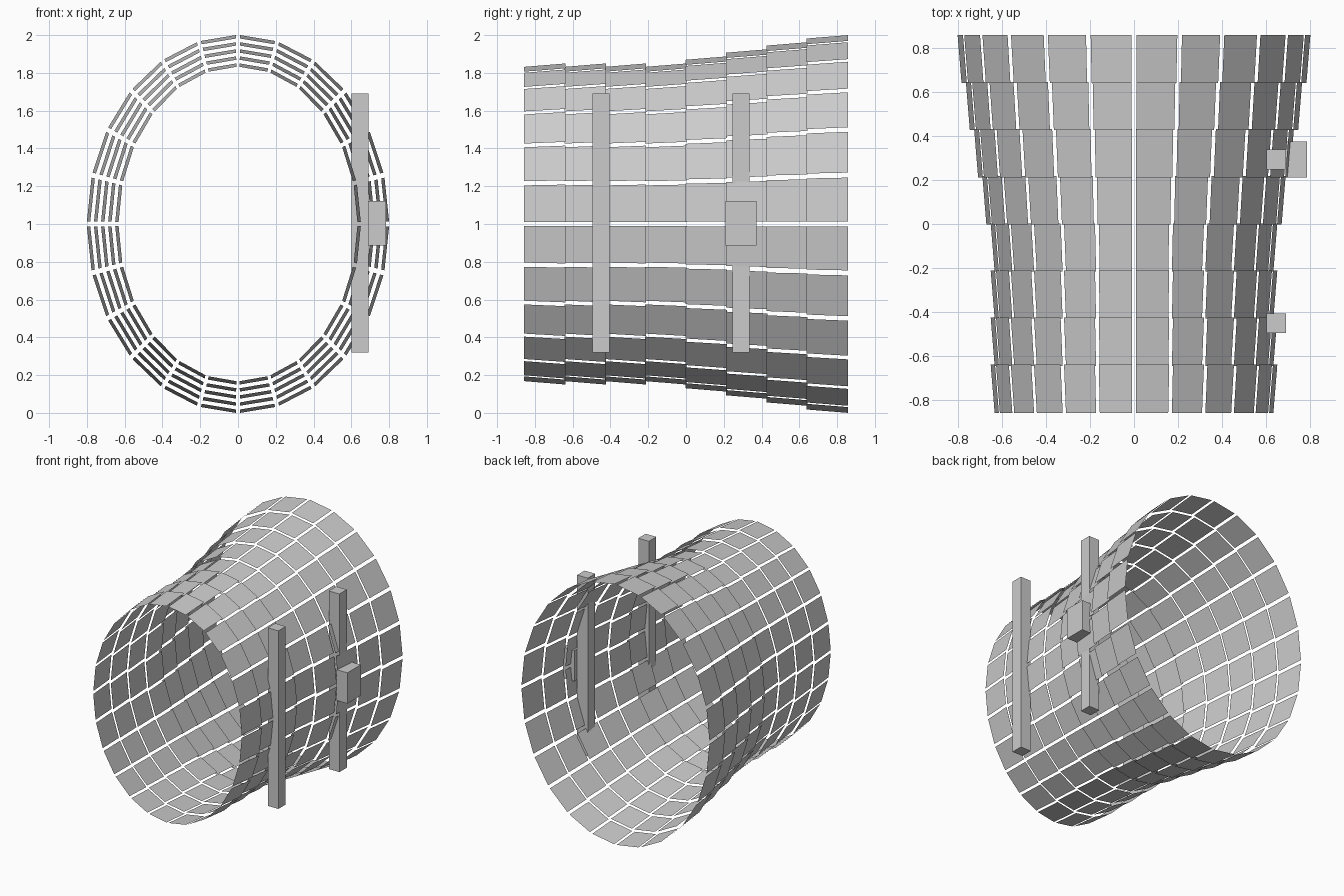
import bpy, bmesh, math

if "Cube" in bpy.data.objects:
    bpy.data.objects.remove(bpy.data.objects["Cube"])

grey = bpy.data.materials.new("plain grey")
grey.diffuse_color = (0.6, 0.6, 0.6, 1)
grey.use_nodes = True
grey.node_tree.nodes["Principled BSDF"].inputs["Base Color"].default_value = grey.diffuse_color


def make_object(name, bm):
    mesh = bpy.data.meshes.new(name)
    bm.to_mesh(mesh)
    bm.free()
    mesh.materials.append(grey)
    obj = bpy.data.objects.new(name, mesh)
    bpy.context.collection.objects.link(obj)
    return obj


# Oval ring of thin, slightly flared flat panels
SEGMENTS, ROWS = 24, 8
PITCH, LENGTH = 0.2137, 0.219
HALF_GAP = 0.0137


def panel_ring(index):
    rz_back = 0.85 + 0.0375 * max(0, index - 3)   # rear half widens row by row
    y0 = -0.857 + index * PITCH
    bm = bmesh.new()

    def point(angle, rz, y):
        return bm.verts.new(((rz - 0.2) * math.cos(angle), y, 1 + rz * math.sin(angle)))

    for s in range(SEGMENTS):
        a = 2 * math.pi * s / SEGMENTS + HALF_GAP
        b = 2 * math.pi * (s + 1) / SEGMENTS - HALF_GAP
        bm.faces.new((point(a, rz_back - 0.018, y0),
                      point(a, rz_back, y0 + LENGTH),
                      point(b, rz_back, y0 + LENGTH),
                      point(b, rz_back - 0.018, y0)))
    for f in bm.faces:   # face outwards
        c = f.calc_center_median()
        f.normal_update()
        if f.normal.x * c.x + f.normal.z * (c.z - 1) < 0:
            f.normal_flip()
    make_object(f"panel_ring_{index + 1}", bm)


for i in range(ROWS):
    panel_ring(i)


def box(name, low, high):
    bm = bmesh.new()
    bmesh.ops.create_cube(bm, size=1)
    for v in bm.verts:
        v.co = [(l + h) / 2 + c * (h - l) for c, l, h in zip(v.co, low, high)]
    make_object(name, bm)


# Two upright posts on the right side, and the block on the rear one
box("front_post", (0.6, -0.495, 0.32), (0.69, -0.405, 1.69))
box("rear_post", (0.6, 0.247, 0.32), (0.69, 0.337, 1.69))
box("block", (0.69, 0.21, 0.886), (0.784, 0.373, 1.123))
